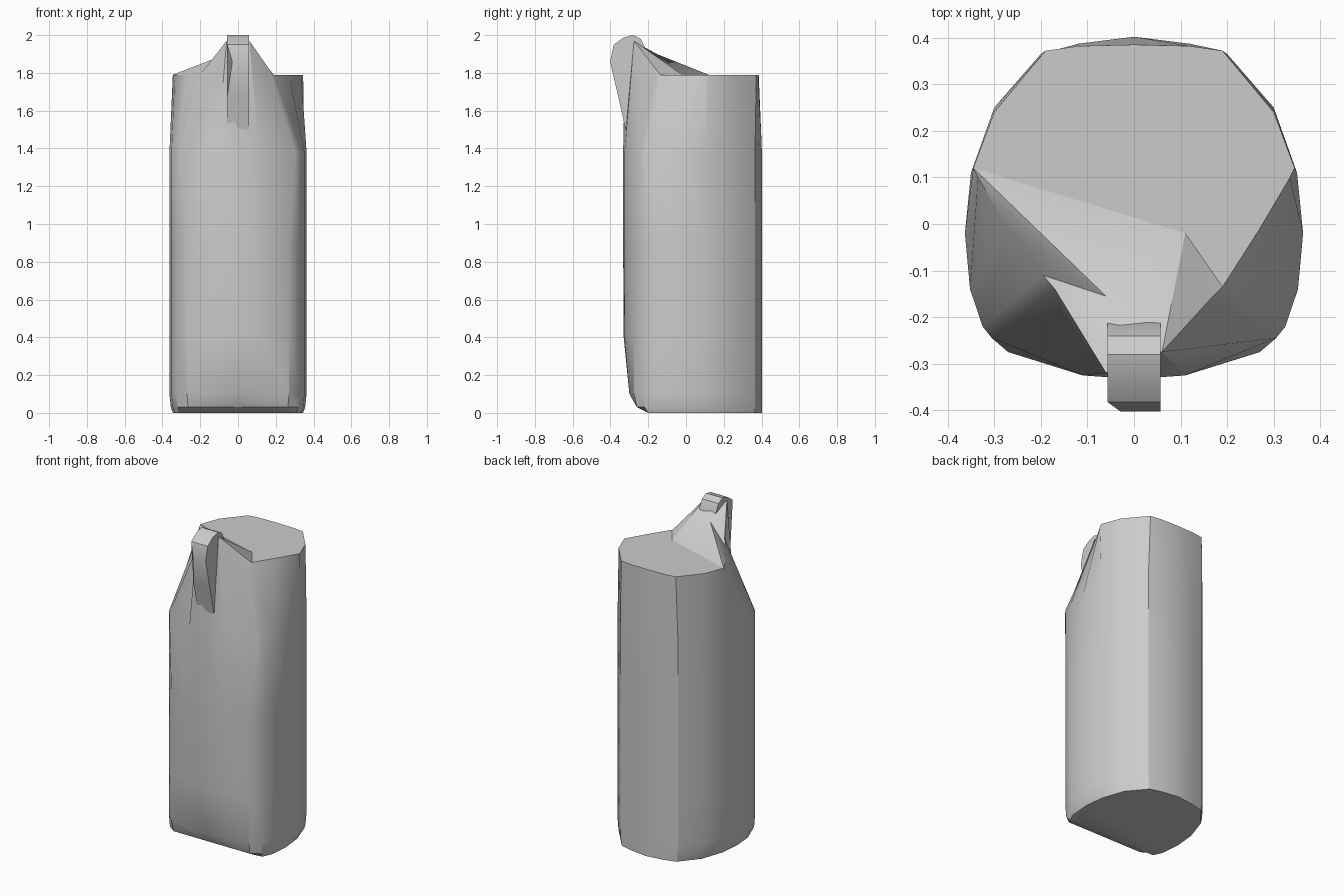
import bpy
import bmesh

cube = bpy.data.objects.get("Cube")
if cube:
    bpy.data.objects.remove(cube, do_unlink=True)

grey = bpy.data.materials.new("plain grey")
grey.use_nodes = True
colour = (0.6, 0.6, 0.6, 1)
grey.diffuse_color = colour
grey.node_tree.nodes["Principled BSDF"].inputs["Base Color"].default_value = colour


def finish(bm, name):
    bmesh.ops.recalc_face_normals(bm, faces=bm.faces)
    mesh = bpy.data.meshes.new(name)
    bm.to_mesh(mesh)
    bm.free()
    mesh.materials.append(grey)
    obj = bpy.data.objects.new(name, mesh)
    bpy.context.collection.objects.link(obj)
    bpy.ops.object.select_all(action="DESELECT")
    obj.select_set(True)
    bpy.context.view_layer.objects.active = obj
    bpy.ops.object.shade_smooth_by_angle(angle=0.5)
    return obj


def mirrored(half):
    return half + [(-p[0], *p[1:]) for p in half[-2:0:-1]]


# Carton cross-section: round back, flatter front
half = [(0, .402), (.12, .387), (.2, .365), (.3, .25), (.35, .11), (.363, -.02),
        (.352, -.14), (.325, -.22), (.27, -.275), (.11, -.325), (0, -.333)]
section = mirrored(half)


def body_ring(z, front, width=1):
    return [(x * width, max(y, front), z) for x, y in section]


rings = [body_ring(0, -.2, .95), body_ring(.03, -.26, .98), body_ring(.1, -.3),
         body_ring(.4, -.33), body_ring(.9, -.34)]

# Shoulder: the front corners are pulled out before the pinch
shoulder = body_ring(1.38, -.34)
for i in (8, 12):
    shoulder[i] = (.305 if i == 8 else -.305, -.245, 1.38)
rings.append(shoulder)

# Pinched rim that rises to the spout
rim = mirrored([(0, .385, 1.79), (.12, .382, 1.79), (.19, .372, 1.79), (.3, .24, 1.79),
                (.345, .12, 1.79), (.335, .1, 1.79), (.27, -.01, 1.79),
                (.19, -.135, 1.79), (.165, -.16, 1.82), (.06, -.275, 1.97), (0, -.28, 1.97)])
rim[11] = (-.06, -.32, 1.97)
rim[12] = (-.17, -.14, 1.83)
rim[13] = (-.195, -.11, 1.8)
rings.append(rim)

# Carton body
bm = bmesh.new()
loops = [[bm.verts.new(p) for p in ring] for ring in rings]
n = len(section)
for low, high in zip(loops, loops[1:]):
    for i in range(n):
        j = (i + 1) % n
        bm.faces.new((low[i], low[j], high[j], high[i]))
bm.faces.new(loops[0])

# Sloping top, folded between a low and a high point
top = loops[-1]
low_fold = bm.verts.new((.11, -.02, 1.79))
high_fold = bm.verts.new((-.06, -.155, 1.9))
for i in range(n):
    centre = high_fold if 10 <= i < 16 else low_fold
    bm.faces.new((top[i], top[(i + 1) % n], centre))
bm.faces.new((top[10], high_fold, low_fold))
bm.faces.new((top[16], high_fold, low_fold))
finish(bm, "carton_body")

# Spout fin: side profile extruded across, narrowed at its lip
profile = [(-.32, 1.5), (-.36, 1.68), (-.402, 1.86), (-.382, 1.95), (-.33, 1.987),
           (-.28, 2), (-.24, 1.98), (-.2, 1.9), (-.2, 1.6)]
bm = bmesh.new()
left = [bm.verts.new((.057, y, z)) for y, z in profile]
right = [bm.verts.new((-.03 if y < -.395 else -.057, y, z)) for y, z in profile]
bm.faces.new(left)
bm.faces.new(right)
for i in range(len(profile)):
    j = (i + 1) % len(profile)
    bm.faces.new((left[i], left[j], right[j], right[i]))
finish(bm, "pouring_spout")
